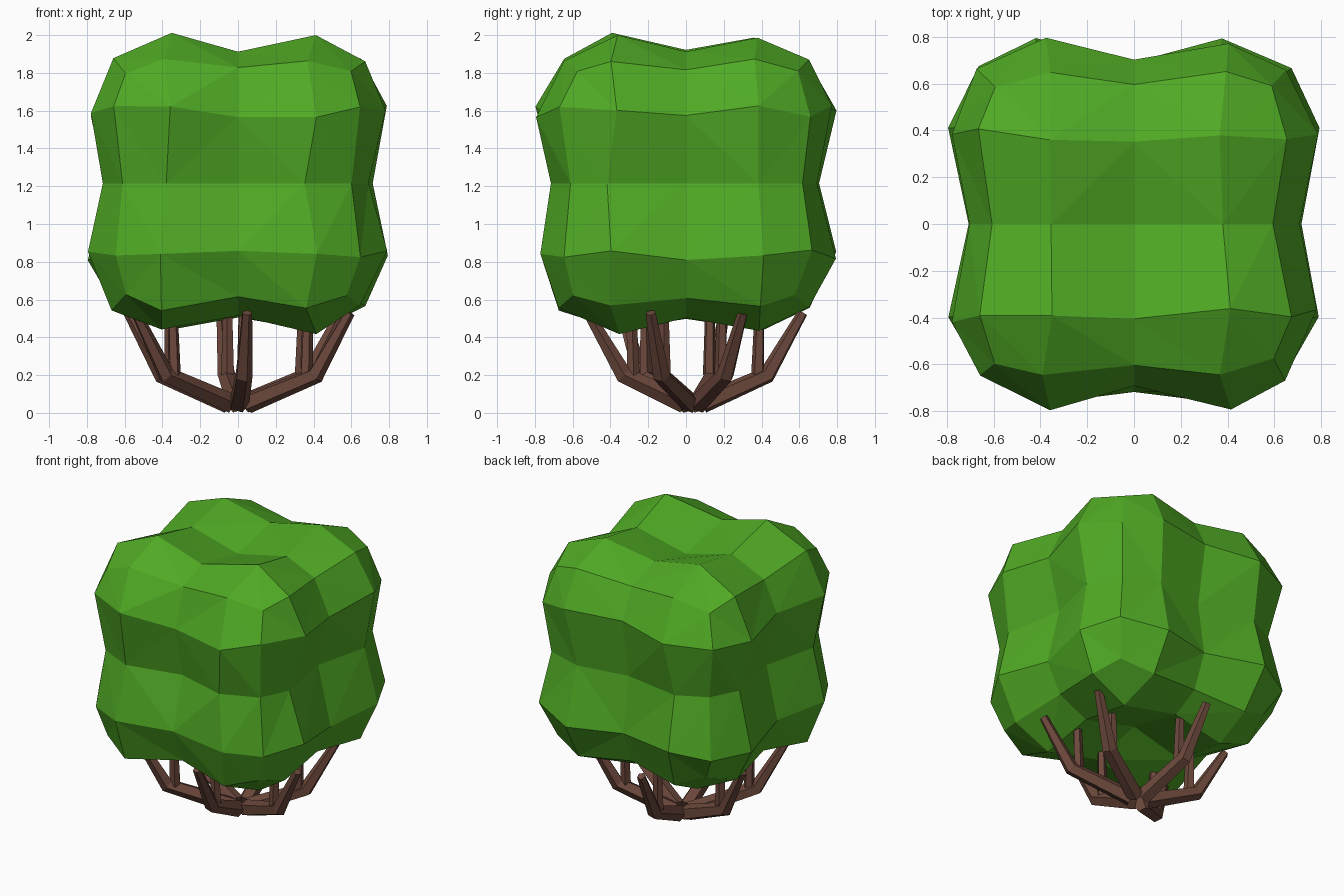
import bpy, bmesh, math, random
from mathutils import Vector

if "Cube" in bpy.data.objects:
    bpy.data.objects.remove(bpy.data.objects["Cube"])
random.seed(4)


def material(name, rgb):
    m = bpy.data.materials.new(name)
    m.diffuse_color = (*rgb, 1)
    m.use_nodes = True
    m.node_tree.nodes["Principled BSDF"].inputs["Base Color"].default_value = m.diffuse_color
    return m


def add_object(name, bm, mat):
    bmesh.ops.recalc_face_normals(bm, faces=bm.faces[:])
    me = bpy.data.meshes.new(name)
    bm.to_mesh(me)
    bm.free()
    me.materials.append(mat)
    ob = bpy.data.objects.new(name, me)
    bpy.context.collection.objects.link(ob)


leaf = material("leaf green", (0.08, 0.40, 0.018))
bark = material("bark brown", (0.15, 0.065, 0.045))

# Foliage: gridded cube pushed into eight lobes with dips along the mid planes
bm = bmesh.new()
bmesh.ops.create_cube(bm, size=2)
bmesh.ops.subdivide_edges(bm, edges=bm.edges[:], cuts=3, use_grid_fill=True)
for v in bm.verts:
    a = [round(abs(c) * 2) for c in v.co]          # 0, 1 or 2 on each axis
    outer, mid = a.count(2), a.count(1)
    if outer == 1:
        reach = (0.62, 0.705, 0.785)[mid]          # face centre, groove, lobe top
    elif outer == 2:
        reach = (0.605, 0.66)[mid]                 # edge groove, edge lobe
    else:
        reach = 0.585                              # corner
    size = (0, 0.385, reach)
    p = Vector([math.copysign(size[k], c) for k, c in zip(a, v.co)])
    for i in range(3):
        if a[i] == 1:
            p[i] += random.uniform(-0.035, 0.035)
        elif a[i] == 2:
            p[i] += random.uniform(-0.015, 0.015)
    v.co = p + Vector((0, 0, 1.215))
bmesh.ops.triangulate(bm, faces=bm.faces[:], quad_method='SHORT_EDGE')
add_object("foliage", bm, leaf)


def limb(bm, points, radii, sides=5):
    """Tapered tube along a path with capped ends."""
    pts = [Vector(p) for p in points]
    rings = []
    for i, p in enumerate(pts):
        d = (pts[min(i + 1, len(pts) - 1)] - pts[max(i - 1, 0)]).normalized()
        out = Vector((pts[-1].x, pts[-1].y, 0)).normalized()
        s = Vector((0, 0, 1)).cross(out)
        u = d.cross(s).normalized()
        ring = []
        for k in range(sides):
            t = 2 * math.pi * k / sides
            ring.append(bm.verts.new(p + radii[i] * (math.cos(t) * s + math.sin(t) * u)))
        rings.append(ring)
    for r0, r1 in zip(rings, rings[1:]):
        for k in range(sides):
            n = (k + 1) % sides
            bm.faces.new((r0[k], r0[n], r1[n], r1[k]))
    bm.faces.new(rings[0])
    bm.faces.new(rings[-1])


# Six forked branches spreading from the base
for i, (x, y) in enumerate([(0.41, -0.13), (0.38, 0.21), (-0.06, 0.43),
                            (-0.40, 0.14), (-0.38, -0.24), (0.03, -0.33)]):
    bm = bmesh.new()
    d = Vector((x, y, 0)).normalized()
    base = Vector((0, 0.04, 0.05)) + d * 0.05
    elbow = Vector((x, y, 0.2))
    limb(bm, [base, elbow, elbow + d * 0.19 + Vector((0, 0, 0.33))], [0.055, 0.048, 0.028])
    fork = elbow - d * 0.05
    limb(bm, [fork, fork + Vector((0, 0, 0.37)) + d * 0.01], [0.036, 0.026])
    for v in bm.verts:
        v.co.z = max(v.co.z, 0)
    if i == 0:                                     # the lowest point touches the ground
        low = min(v.co.z for v in bm.verts)
        bm.verts.ensure_lookup_table()
        min(bm.verts, key=lambda v: v.co.z).co.z -= low
    add_object("branch_%d" % (i + 1), bm, bark)
